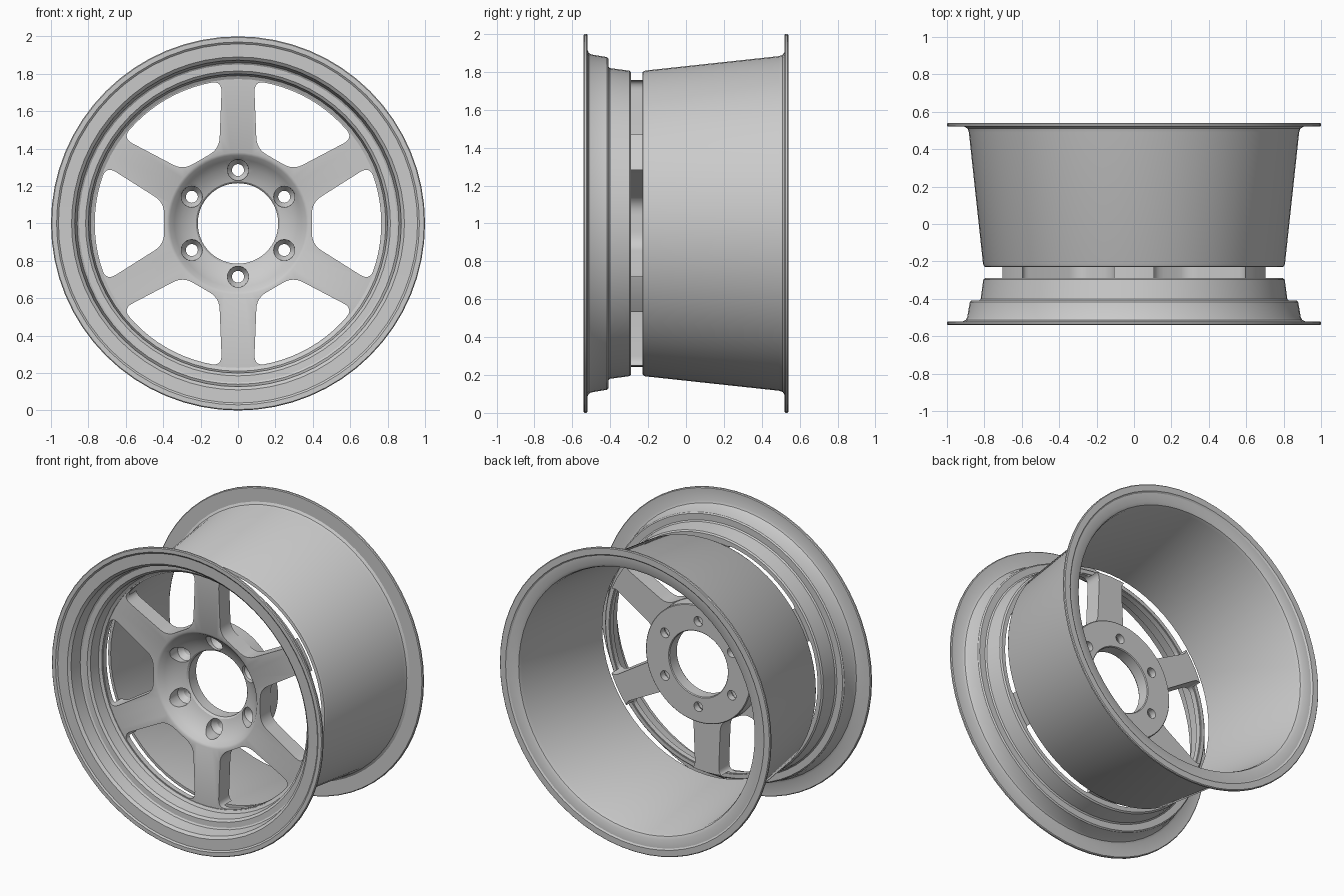
import bpy, bmesh
from math import sin, cos, pi, radians
from mathutils import Vector, Matrix

if "Cube" in bpy.data.objects:
    bpy.data.objects.remove(bpy.data.objects["Cube"])

SEG = 64
AXLE = Vector((0, 0, 1))


def add_lathe(bm, profile, centre, seg):
    """Revolve a closed (radius, y) profile around an axis parallel to y."""
    rings = []
    for i in range(seg):
        a = 2 * pi * i / seg
        rings.append([bm.verts.new(centre + Vector((r * cos(a), y, r * sin(a))))
                      for r, y in profile])
    n = len(profile)
    for i in range(seg):
        p, q = rings[i], rings[(i + 1) % seg]
        for j in range(n):
            k = (j + 1) % n
            bm.faces.new((p[j], p[k], q[k], q[j]))


def finish(bm, name):
    bmesh.ops.remove_doubles(bm, verts=bm.verts, dist=1e-5)
    bmesh.ops.dissolve_degenerate(bm, dist=1e-6, edges=bm.edges)
    bmesh.ops.recalc_face_normals(bm, faces=bm.faces)
    me = bpy.data.meshes.new(name)
    bm.to_mesh(me)
    bm.free()
    ob = bpy.data.objects.new(name, me)
    bpy.context.collection.objects.link(ob)
    return ob


def activate(ob):
    bpy.ops.object.select_all(action='DESELECT')
    ob.select_set(True)
    bpy.context.view_layer.objects.active = ob


def smooth(ob):
    activate(ob)
    bpy.ops.object.shade_smooth_by_angle(angle=radians(30))


def lathe(name, profile):
    bm = bmesh.new()
    add_lathe(bm, profile, AXLE, SEG)
    return finish(bm, name)


# Stepped front lip
front_lip = lathe("front_lip", [
    (0.995, -0.54), (1.0, -0.535), (1.0, -0.525), (0.995, -0.52),
    (0.915, -0.52), (0.9, -0.513), (0.892, -0.5), (0.878, -0.418), (0.87, -0.41),
    (0.828, -0.41), (0.82, -0.402), (0.806, -0.298), (0.797, -0.29), (0.772, -0.29),
    (0.772, -0.335), (0.79, -0.345), (0.8, -0.415), (0.815, -0.428),
    (0.85, -0.43), (0.86, -0.437), (0.873, -0.515), (0.89, -0.53), (0.96, -0.532),
    (0.97, -0.54)])

# Tapered rear barrel with its flange
rear_barrel = lathe("rear_barrel", [
    (0.79, -0.23), (0.8, -0.228), (0.807, -0.215), (0.883, 0.49), (0.89, 0.51),
    (0.905, 0.52), (0.995, 0.52), (1.0, 0.525), (1.0, 0.535), (0.995, 0.54),
    (0.955, 0.54), (0.945, 0.533), (0.89, 0.53), (0.872, 0.52), (0.864, 0.5),
    (0.78, -0.22), (0.78, -0.23)])

# Wheel face: outer ring, spoke disc, dished hub and mounting pad
wheel_face = lathe("spokes_and_hub", [
    (0.785, -0.33), (0.785, -0.295), (0.758, -0.295), (0.758, -0.22),
    (0.393, -0.22), (0.39, -0.135), (0.385, -0.13), (0.22, -0.13), (0.215, -0.135),
    (0.215, -0.21), (0.225, -0.222), (0.25, -0.23), (0.3, -0.255), (0.34, -0.29),
    (0.365, -0.322), (0.38, -0.33)])


def corner(a, c, b, n=6):
    """Rounded corner from a to b, pulled toward c."""
    a, b, c = Vector(a), Vector(b), Vector(c)
    return [a * (1 - t) ** 2 + c * 2 * t * (1 - t) + b * t * t
            for t in (i / n for i in range(n + 1))]


# Window outline in (radial, tangent) coordinates
R = 0.766
inner, outer = Vector((0.395, 0.112)), Vector((0.702, 0.306))
side = (outer - inner).normalized()
half = corner((0.395, 0.05), inner, inner + side * 0.06)
half += corner(outer - side * 0.06, outer, (R * cos(radians(19.5)), R * sin(radians(19.5))))
half += [Vector((R * cos(radians(d)), R * sin(radians(d)))) for d in (16, 12, 8, 4)]
outline = half + [Vector((R, 0))] + [Vector((p.x, -p.y)) for p in reversed(half)]

# Cutters for the six windows and six stepped bolt holes
bm = bmesh.new()
for i in range(6):
    a = i * pi / 3
    front, back = ([bm.verts.new(AXLE + Vector((p.x * cos(a) - p.y * sin(a), y,
                                               p.x * sin(a) + p.y * cos(a))))
                    for p in outline] for y in (-0.5, -0.17))
    bm.faces.new(front)
    bm.faces.new(list(reversed(back)))
    for j in range(len(front)):
        k = (j + 1) % len(front)
        bm.faces.new((front[j], back[j], back[k], front[k]))
    b = a + pi / 6
    centre = AXLE + Vector((0.285 * cos(b), 0, 0.285 * sin(b)))
    add_lathe(bm, [(0, -0.5), (0.058, -0.5), (0.056, -0.205), (0.045, -0.19),
                   (0.032, -0.17), (0.032, 0), (0, 0)], centre, 24)
cutter = finish(bm, "cutter")
cutter.hide_render = True

mod = wheel_face.modifiers.new("cut", 'BOOLEAN')
mod.operation = 'DIFFERENCE'
mod.solver = 'EXACT'
mod.object = cutter
activate(wheel_face)
bpy.ops.object.modifier_apply(modifier=mod.name)
bpy.data.objects.remove(cutter)

for ob in (front_lip, rear_barrel, wheel_face):
    smooth(ob)
